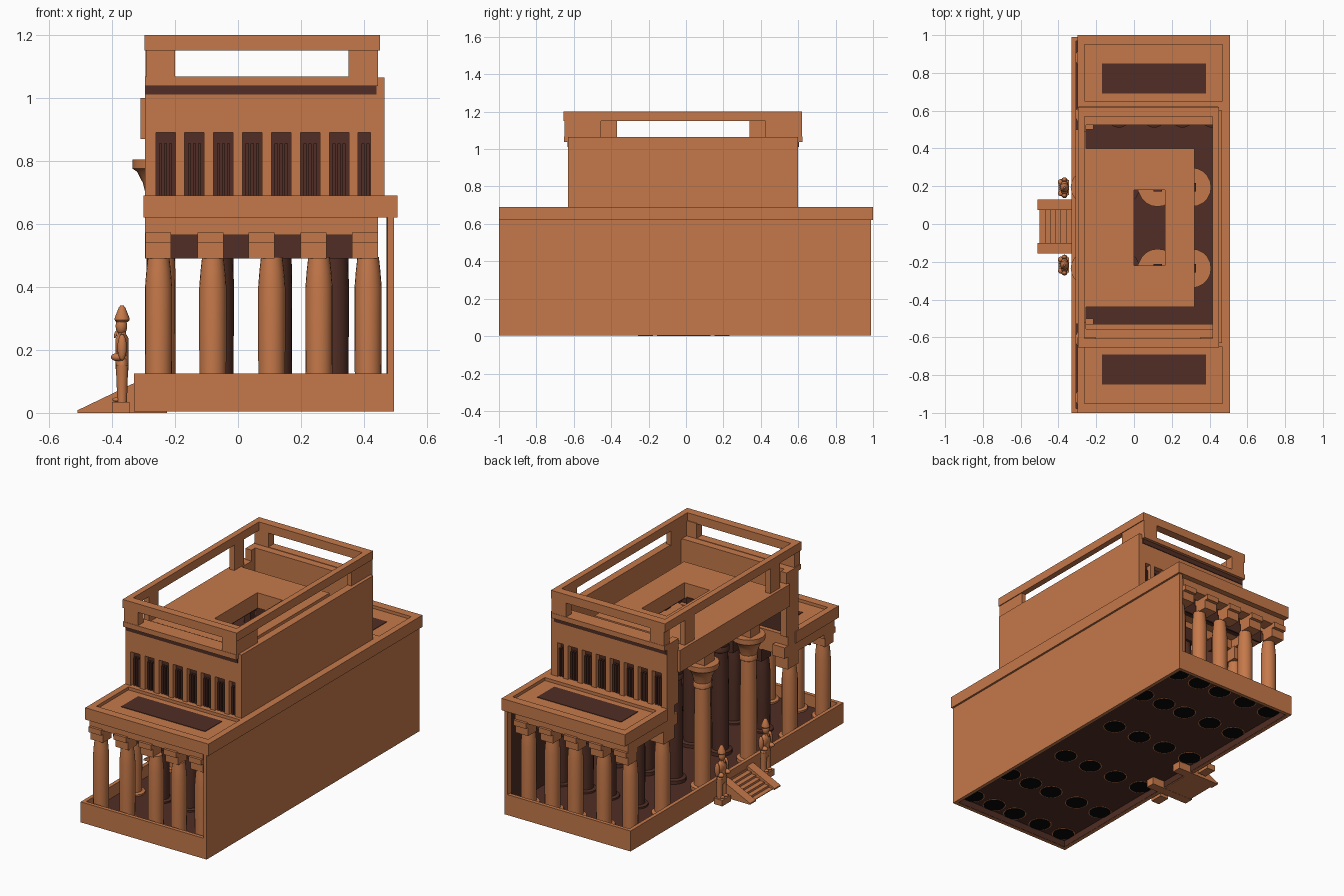
import bpy, bmesh, math
from mathutils import Matrix

if "Cube" in bpy.data.objects:
    bpy.data.objects.remove(bpy.data.objects["Cube"])


def material(name, col):
    m = bpy.data.materials.new(name)
    m.diffuse_color = (*col, 1)
    m.use_nodes = True
    m.node_tree.nodes["Principled BSDF"].inputs["Base Color"].default_value = m.diffuse_color
    return m


CLAY = material("terracotta", (0.56, 0.19, 0.068))
DARK = material("dark_brown", (0.082, 0.027, 0.018))
BLACK = material("near_black", (0.003, 0.002, 0.002))


def finish(name, bm, mat, smooth=False):
    bmesh.ops.recalc_face_normals(bm, faces=bm.faces)
    me = bpy.data.meshes.new(name)
    bm.to_mesh(me)
    bm.free()
    me.materials.append(mat)
    ob = bpy.data.objects.new(name, me)
    bpy.context.collection.objects.link(ob)
    if smooth:
        bpy.context.view_layer.objects.active = ob
        ob.select_set(True)
        bpy.ops.object.shade_smooth_by_angle(angle=math.radians(40))
        ob.select_set(False)
    return ob


def add_box(bm, x0, x1, y0, y1, z0, z1):
    mat = Matrix.Translation(((x0 + x1) / 2, (y0 + y1) / 2, (z0 + z1) / 2)) @ \
        Matrix.Diagonal((x1 - x0, y1 - y0, z1 - z0, 1))
    bmesh.ops.create_cube(bm, size=1, matrix=mat)


def boxes(name, items, mat=CLAY):
    bm = bmesh.new()
    for b in items:
        add_box(bm, *b)
    return finish(name, bm, mat)


def frame(x0, x1, y0, y1, z0, z1, tx, ty):
    """Four boxes forming a rectangular ring."""
    return [(x0, x1, y0, y0 + ty, z0, z1), (x0, x1, y1 - ty, y1, z0, z1),
            (x0, x0 + tx, y0 + ty, y1 - ty, z0, z1), (x1 - tx, x1, y0 + ty, y1 - ty, z0, z1)]


def add_lathe(bm, profile, cx, cy, n=20):
    rings = [[bm.verts.new((cx + r * math.cos(2 * math.pi * i / n),
                            cy + r * math.sin(2 * math.pi * i / n), z)) for i in range(n)]
             for r, z in profile]
    for a, b in zip(rings, rings[1:]):
        for i in range(n):
            bm.faces.new((a[i], a[(i + 1) % n], b[(i + 1) % n], b[i]))
    bm.faces.new(rings[0])
    bm.faces.new(rings[-1])


def add_ball(bm, c, s, tilt=0):
    bmesh.ops.create_uvsphere(bm, u_segments=14, v_segments=10, radius=1,
                              matrix=Matrix.Translation(c) @ Matrix.Rotation(tilt, 4, 'Y') @ Matrix.Diagonal((*s, 1)))


def lathes(name, profile, spots, mat):
    bm = bmesh.new()
    for x, y in spots:
        add_lathe(bm, profile, x, y)
    return finish(name, bm, mat, True)


# hollow base with raised rim and dark floor
boxes("base_rim", frame(-0.33, 0.495, -1, 0.99, 0.004, 0.125, 0.022, 0.022))
boxes("base_rim_inner_face", frame(-0.309, 0.474, -0.979, 0.969, 0.006, 0.05, 0.003, 0.003), DARK)
boxes("floor", [(-0.31, 0.48, -0.98, 0.97, 0.045, 0.055)], DARK)

# rear wall, its dark inner face and top ledge
boxes("rear_wall", [(0.475, 0.495, -1, 0.99, 0.1, 0.63)])
boxes("rear_wall_inner_face", [(0.472, 0.476, -0.97, 0.96, 0.05, 0.62)], DARK)
boxes("rear_ledge", [(0.43, 0.507, -0.64, 0.62, 0.62, 0.69)])

# small columns under the two wings
XS = [-0.252, -0.08, 0.107, 0.257, 0.413]
SMALL = [(0.06, 0.05), (0.06, 0.065), (0.042, 0.07), (0.043, 0.2), (0.043, 0.4), (0.039, 0.45), (0.034, 0.495)]
lathes("outer_columns", SMALL, [(x, y) for x in XS for y in (-0.92, 0.88)] +
       [(XS[0], y) for y in (-0.61, 0.58)], CLAY)
lathes("inner_row_columns", SMALL, [(x, y) for x in XS[1:] for y in (-0.6, 0.57)], DARK)

# tall hall columns with flared capitals
BX, BY = [-0.245, -0.06, 0.125, 0.305], [-0.235, 0.195]
SHAFT = [(0.065, 0.05), (0.065, 0.075), (0.046, 0.08), (0.047, 0.4), (0.042, 0.655)]
CAP = [(0.042, 0.655), (0.05, 0.66), (0.05, 0.685), (0.047, 0.69), (0.057, 0.73),
       (0.075, 0.765), (0.09, 0.775), (0.09, 0.805)]
WIDE = [(r * 1.15, z) for r, z in CAP]
lathes("entrance_shafts", SHAFT, [(BX[0], y) for y in BY], CLAY)
lathes("hall_shafts", SHAFT, [(x, y) for x in BX[1:] for y in BY], DARK)
lathes("entrance_capitals", CAP, [(BX[0], y) for y in BY], CLAY)
lathes("hall_capitals", WIDE, [(x, y) for x in BX[2:] for y in BY], CLAY)
lathes("dark_hall_capitals", CAP, [(BX[1], y) for y in BY], DARK)
boxes("capital_blocks", [(x - 0.022, x + 0.022, y - 0.022, y + 0.022, 0.8, 0.92)
                         for x in BX[1:] for y in BY], DARK)
boxes("entrance_capital_blocks", [(BX[0] - 0.045, BX[0] + 0.045, y - 0.045, y + 0.045, 0.8, 0.88) for y in BY])

# black column sockets seen from below
SOCKETS = [(x, y) for x in XS for y in (-0.92, -0.6, 0.57, 0.88)] + [(x, y) for x in BX for y in BY]
lathes("column_sockets", [(0.06, 0.042), (0.06, 0.047)], SOCKETS, BLACK)
lathes("socket_rims", [(0.066, 0.0435), (0.066, 0.048)], SOCKETS, CLAY)

# wings: beams, blocks, roof, parapet, windowed upper wall
for side, s, wall in (("front", -1, 0.63), ("rear", 1, 0.6)):
    def Y(a, b):
        return tuple(sorted((s * a, s * b)))
    boxes(side + "_wing_beams", [
        (-0.295, 0.445, *Y(0.89, 0.965), 0.565, 0.63), (-0.295, -0.215, *Y(0.5, 0.89), 0.565, 0.63),
        (-0.295, 0.445, *Y(0.53, wall), 0.565, 0.69)])
    CX = (-0.253, -0.0875, 0.075, 0.24, 0.403)
    boxes(side + "_wing_blocks",
          [(x - 0.041, x + 0.041, *Y(0.88, 0.96), 0.49, 0.54) for x in CX] +
          [(x - 0.041, x + 0.041, *Y(0.87, 0.98), 0.54, 0.572) for x in CX] +
          [(-0.295, -0.21, *Y(0.53, 0.63), 0.49, 0.57)])
    boxes(side + "_inner_blocks", [(x - 0.042, x + 0.03, *Y(0.53, 0.62), 0.49, 0.57) for x in XS[1:]] +
          [(-0.215, 0.44, *Y(0.85, 0.86), 0.49, 0.62)], DARK)
    boxes(side + "_wing_roof", [(-0.27, 0.48, *Y(0.56, 0.97), 0.625, 0.672)])
    boxes(side + "_wing_ceiling", [(-0.21, 0.47, *Y(0.62, 0.88), 0.62, 0.625)], DARK)
    boxes(side + "_wing_parapet", frame(-0.3, 0.507, *Y(0.6, 1.0), 0.62, 0.69, 0.038, 0.05))
    boxes(side + "_roof_panel", [(-0.17, 0.38, *Y(0.69, 0.85), 0.67, 0.675)], DARK)
    # upper wall: dark core, piers between windows, lintel, cornice
    cs = [-0.23 + 0.0918 * i for i in range(8)]
    edges = [-0.295] + [v for c in cs for v in (c - 0.031, c + 0.031)] + [0.465]
    boxes(side + "_window_core", [(-0.27, 0.45, *Y(wall - 0.05, wall - 0.03), 0.69, 0.89)] +
          [(c + d - 0.005, c + d + 0.005, *Y(wall - 0.032, wall - 0.01), 0.69, 0.855)
           for c in cs for d in (-0.016, 0, 0.016)], DARK)
    boxes(side + "_window_piers", [(a, b, *Y(wall - 0.05, wall), 0.685, 0.89)
                                   for a, b in zip(edges[::2], edges[1::2])])
    boxes(side + "_upper_wall", [(-0.295, 0.465, *Y(wall - 0.075, wall), 0.89, 1.065),
                                 (-0.295, -0.255, *Y(wall - 0.11, wall - 0.045), 0.685, 1.065)])
    boxes(side + "_inner_wall_face", [(-0.25, 0.44, *Y(wall - 0.075, wall - 0.05), 0.6, 0.89)], DARK)
    boxes(side + "_upper_cornice", [(-0.295, 0.445, *Y(wall - 0.03, wall + 0.022), 1.038, 1.068)])
    boxes(side + "_upper_groove", [(-0.293, 0.44, *Y(wall - 0.01, wall + 0.004), 1.01, 1.04)], DARK)
    # posts carrying the top ring
    boxes(side + "_ring_posts", [
        (-0.29, -0.2, *Y(wall - 0.03, wall + 0.02), 1.06, 1.155), (0.35, 0.445, *Y(wall - 0.03, wall + 0.02), 1.06, 1.155),
        (0.416, 0.445, *Y(wall - 0.175, wall), 1.06, 1.155), (-0.293, -0.262, *Y(wall - 0.26, wall - 0.17), 0.99, 1.155)])

# upper rear wall, roof slab with skylight, entrance lintel, top ring
boxes("upper_rear_wall", [(0.42, 0.465, -0.63, 0.6, 0.68, 1.065)])
boxes("upper_rear_inner_face", [(0.416, 0.425, -0.56, 0.53, 0.62, 0.85)], DARK)
boxes("roof_slab", [(-0.26, 0.0, -0.44, 0.4, 0.91, 1.0), (0.165, 0.32, -0.44, 0.4, 0.91, 1.0),
                    (0.0, 0.165, -0.44, -0.22, 0.91, 1.0), (0.0, 0.165, 0.18, 0.4, 0.91, 1.0)])
boxes("roof_slab_underside", [(-0.24, 0.0, -0.43, 0.39, 0.905, 0.91), (0.165, 0.31, -0.43, 0.39, 0.905, 0.91)], DARK)
boxes("entrance_lintel", [(-0.31, -0.255, -0.53, 0.5, 0.87, 1.0)])
boxes("top_ring", frame(-0.297, 0.45, -0.655, 0.62, 1.15, 1.2, 0.035, 0.05))

# entrance stair: sloped side rails and steps, running a little under the floor
CY = -0.0125
bm = bmesh.new()
for a, b in ((-0.155, -0.1), (0.075, 0.13)):
    va, vb = [[bm.verts.new((x, y, z)) for x, z in ((-0.51, 0), (-0.31, 0), (-0.31, 0.1), (-0.335, 0.092), (-0.51, 0.008))]
              for y in (a, b)]
    bm.faces.new(va)
    bm.faces.new(vb)
    for i in range(5):
        j = (i + 1) % 5
        bm.faces.new((va[i], va[j], vb[j], vb[i]))
    add_box(bm, -0.32, -0.225, a, b, 0, 0.046)
finish("stair_rails", bm, CLAY)
boxes("stair_steps", [(-0.5 + 0.028 * i, -0.31, -0.1, 0.075, 0.001, 0.005 + 0.0125 * i) for i in range(7)])

# two guardian statues facing outward
for k, cy in enumerate((CY + 0.205, CY - 0.205)):
    cx = -0.368
    boxes("statue_plinth_%d" % k, [(-0.4, -0.345, cy - 0.04, cy + 0.04, 0, 0.035)])
    bm = bmesh.new()
    for d in (-1, 1):
        add_lathe(bm, [(0.016, 0.035), (0.017, 0.09), (0.02, 0.15)], cx, cy + d * 0.018, 12)
        add_ball(bm, (cx - 0.01, cy + d * 0.016, 0.042), (0.022, 0.012, 0.008))
        add_ball(bm, (cx, cy + d * 0.042, 0.208), (0.015, 0.013, 0.042))
        add_ball(bm, (cx - 0.014, cy + d * 0.03, 0.177), (0.022, 0.016, 0.013))
    add_lathe(bm, [(0.019, 0.13), (0.021, 0.17), (0.021, 0.235), (0.013, 0.25), (0.013, 0.27)], cx, cy, 14)
    add_ball(bm, (cx, cy, 0.145), (0.021, 0.037, 0.04))
    add_ball(bm, (cx, cy, 0.21), (0.021, 0.04, 0.043))
    add_ball(bm, (cx - 0.002, cy, 0.276), (0.019, 0.021, 0.028))
    add_ball(bm, (cx - 0.02, cy, 0.25), (0.005, 0.006, 0.013), 0.3)
    add_lathe(bm, [(0.018, 0.288), (0.024, 0.295), (0.023, 0.303), (0.016, 0.32), (0.011, 0.333), (0.005, 0.341)], cx, cy, 14)
    finish("statue_%d" % k, bm, CLAY, True)
